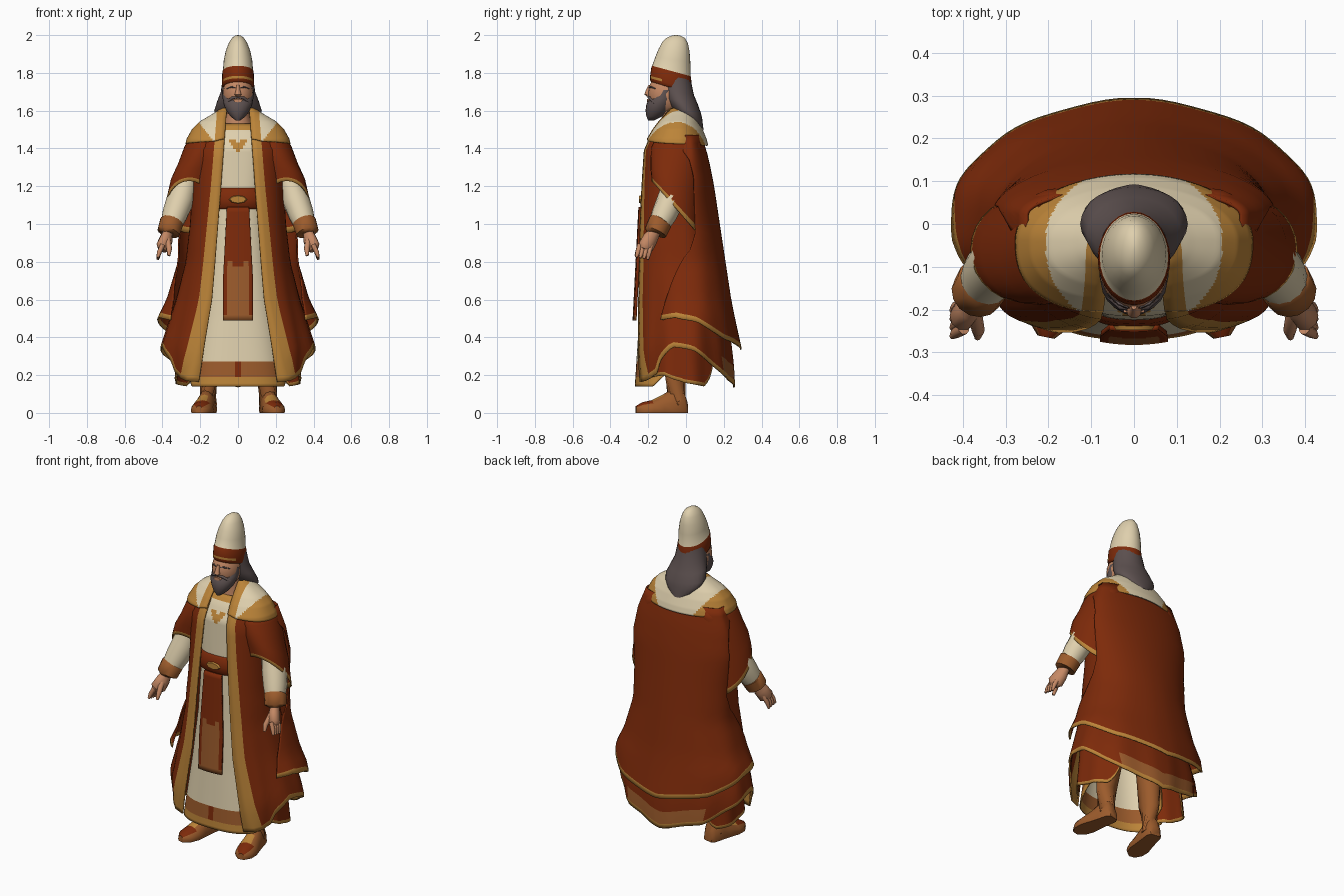
import bpy, bmesh, math
from math import sin, cos, pi, radians
from mathutils import Vector

if "Cube" in bpy.data.objects:
    bpy.data.objects.remove(bpy.data.objects["Cube"])

COLOURS = {
    "cream": (0.74, 0.63, 0.42), "red": (0.205, 0.023, 0.003), "gold": (0.50, 0.23, 0.04),
    "brown": (0.33, 0.105, 0.025), "grey": (0.11, 0.082, 0.08), "skin": (0.56, 0.25, 0.13),
}
NAMES = list(COLOURS)
for n, c in COLOURS.items():
    bpy.data.materials.new(n).diffuse_color = (*c, 1)


def lerp_table(table, k):
    """Interpolate rows (key, value, ...) at k; keys ascending."""
    if k <= table[0][0]:
        return table[0][1:]
    for p, q in zip(table, table[1:]):
        if k <= q[0]:
            t = (k - p[0]) / (q[0] - p[0])
            return tuple(a + (b - a) * t for a, b in zip(p[1:], q[1:]))
    return table[-1][1:]


def skin_grid(name, rows, colour, closed=True, cap=True, thick=0, angle=50):
    """Skin rows of points; colour(row, col, centre) gives a colour name."""
    bm = bmesh.new()
    grid = [[bm.verts.new(p) for p in r] for r in rows]
    m = len(rows[0])

    def add(vs, i, j):
        f = bm.faces.new(vs)
        f.material_index = NAMES.index(colour(i, j, f.calc_center_median()))
    for i in range(len(rows) - 1):
        for j in range(m if closed else m - 1):
            k = (j + 1) % m
            add((grid[i][j], grid[i][k], grid[i + 1][k], grid[i + 1][j]), i, j)
    if closed and cap:
        add(grid[0], 0, 0)
        add(grid[-1], len(rows) - 2, 0)
    bmesh.ops.recalc_face_normals(bm, faces=bm.faces[:])
    me = bpy.data.meshes.new(name)
    bm.to_mesh(me)
    bm.free()
    ob = bpy.data.objects.new(name, me)
    bpy.context.collection.objects.link(ob)
    for n in NAMES:
        me.materials.append(bpy.data.materials[n])
    if thick:
        mod = ob.modifiers.new("thickness", 'SOLIDIFY')
        mod.thickness, mod.offset = thick, 0
    bpy.ops.object.select_all(action='DESELECT')
    bpy.context.view_layer.objects.active = ob
    ob.select_set(True)
    bpy.ops.object.shade_smooth_by_angle(angle=radians(angle))
    return ob


def ring(c, rx, ry, axis=(0, 0, 1), tilt=0, n=20):
    """Ellipse round c; tilt lowers it towards the back."""
    pts = []
    q = Vector(axis).to_track_quat('Z', 'Y') if tuple(axis) != (0, 0, 1) else None
    for k in range(n):
        v = Vector((rx * cos(2 * pi * k / n), ry * sin(2 * pi * k / n), 0))
        v = q @ v if q else v + Vector((0, 0, -tilt * v.y))
        pts.append(Vector(c) + v)
    return pts


def tube(name, path, colour, n=14, flat=1.0):
    """Tube through (point, radius) stations."""
    pts = [Vector(p) for p, r in path]
    rows = []
    for i, (p, r) in enumerate(path):
        d = pts[min(i + 1, len(pts) - 1)] - pts[max(i - 1, 0)]
        rows.append(ring(p, r * flat, r, d.normalized(), n=n))
    return skin_grid(name, rows, colour)


def section(table, yc, z, phi, ripple=0, pinch=0):
    """Point on a garment; phi = 0 is the back, 180 degrees the front; pinch narrows the front."""
    a, yf, yb = lerp_table(table, z)
    s, c = sin(phi), cos(phi)
    p = 1 if c >= 0 else 0.75
    k = 1 + ripple * sin(11 * abs(phi) + 0.6) * max(0, 1 - z)
    t = min(1, max(0, (0.15 - c) / 0.6))
    a *= 1 - pinch * t * t * (3 - 2 * t) * min(1, max(0, (0.9 - z) / 0.5))
    x = math.copysign(abs(s) ** p, s) * a * k
    y = yc + (yb - yc) * c * k if c >= 0 else yc - (yc - yf) * abs(c) ** p
    return Vector((x, y, z))


def front_phi(table, z, x, pinch=0):
    a = lerp_table(table, z)[0] * (1 - pinch * min(1, max(0, (0.9 - z) / 0.5)))
    return pi - math.asin(min(1, (x / a)) ** (1 / 0.75))


def garment(name, table, yc, top, hem, edge, colour, trims, ripple=0, rows_n=22, cols=56, pinch=0):
    """Open shell; edge(z) gives the angles of the front band, trims the hem row heights."""
    us = [-2, -1.5] + [k / cols * 2 - 1 for k in range(cols + 1)] + [1.5, 2]

    def angle(u, z):
        inner, outer = edge(z)
        w = abs(u)
        return math.copysign(inner * w if w <= 1 else inner + (outer - inner) * (w - 1), u)
    rows = [[] for _ in range(rows_n + len(trims))]
    for u in us:
        h = hem(abs(math.degrees(angle(u, 0.3))))
        low = h + trims[0]
        zs = [top + (low - top) * i / rows_n for i in range(rows_n)] + [h + t for t in trims]
        for r, z in zip(rows, zs):
            r.append(section(table, yc, z, angle(u, z), ripple, pinch))
    last = len(rows) - 2
    return skin_grid(name, rows, lambda i, j, c: colour(last - i, abs(us[j] + us[j + 1]) / 2, c),
                     closed=False, thick=0.008)


# Inner gown: long at the front, short at the back, banded hem
GOWN = [(0.14, .265, -.268, .04), (0.5, .21, -.245, .04), (0.8, .17, -.232, .05), (1.1, .15, -.222, .05),
        (1.2, .15, -.22, .05), (1.4, .18, -.212, .05), (1.48, .16, -.17, .04), (1.53, .085, -.13, .02)]
rows = []
for i in range(85):
    row = []
    for k in range(120):
        phi = 2 * pi * (k + 0.5) / 120
        h = 0.14 + 0.3 * max(0, 0.45 + cos(phi)) / 1.45
        row.append(section(GOWN, -0.06, 1.53 + (h - 1.53) * i / 84, phi))
    rows.append(row)


def gown_colour(i, j, c):
    if i >= 81 or i < 2 or (1.38 < c.z < 1.44 - max(0, .015 - abs(c.x)) and abs(c.x) < (c.z - 1.37) * .7 and c.y < -.1):
        return "gold"
    if i >= 76:
        return "red" if abs(c.x) < .012 else "brown"
    return "cream"


skin_grid("gown", rows, gown_colour, cap=False, thick=0.006)

# Open coat with gold front bands
COAT = [(0.14, .39, -.268, .25), (0.25, .41, -.267, .245), (0.35, .415, -.265, .235), (0.5, .365, -.262, .21),
        (0.6, .33, -.26, .19), (0.8, .275, -.256, .16), (1.0, .25, -.25, .13), (1.2, .24, -.238, .1),
        (1.4, .24, -.222, .07), (1.5, .2, -.17, .05)]
OPENING = [(0.15, .215, .095), (0.6, .138, .068), (0.75, .125, .062), (1.2, .09, .052), (1.6, .06, .05)]
COAT_HEM = [(0, .135), (40, .2), (75, .33), (95, .35), (112, .28), (122, .21), (145, .17), (180, .15)]


def band_edge(table, pinch=0):
    def edge(z):
        o, w = lerp_table(OPENING, z)
        return front_phi(table, z, o + w, pinch), front_phi(table, z, o, pinch)
    return edge


def coat_colour(from_hem, u, c):
    if from_hem == 0 or u > 1:
        return "gold"
    return "brown" if from_hem == 1 and u < 0.28 else "red"


garment("coat", COAT, -0.02, 1.5, lambda d: lerp_table(COAT_HEM, d)[0], band_edge(COAT, 0.1),
        coat_colour, (0.1, 0.025, 0), ripple=0.03, pinch=0.1)

# Inner side folds that hang below the coat hem
FOLDS = [(0.14, .335, -.225, .2), (0.5, .30, -.22, .17), (0.7, .25, -.21, .12)]
FOLD_HEM = [(0, .5), (30, .45), (44, .2), (55, .14), (85, .16), (110, .2), (180, .17)]
garment("side_folds", FOLDS, -0.03, 0.6, lambda d: lerp_table(FOLD_HEM, d)[0],
        lambda z: (radians(132), radians(137)), lambda h, u, c: "gold" if h == 0 else "red",
        (0.018, 0), ripple=0.02, rows_n=10)

# Outer cape hanging down the back
CAPE = [(0.34, .435, -.2, .29), (0.5, .425, -.2, .255), (0.6, .375, -.2, .235), (0.8, .315, -.2, .205),
        (1.0, .315, -.2, .175), (1.2, .33, -.2, .145), (1.35, .30, -.2, .115), (1.4, .278, -.19, .10), (1.47, .25, -.17, .08)]
CAPE_HEM = [(0, .335), (45, .39), (80, .48), (105, .505), (130, .49)]
CAPE_SIDE = [(0.5, 128), (0.7, 108), (0.95, 80), (1.25, 80), (1.47, 105)]


def cape_edge(z):
    d = radians(lerp_table(CAPE_SIDE, z)[0])
    return d * 0.95, d


garment("cape", CAPE, 0.02, 1.47, lambda d: lerp_table(CAPE_HEM, d)[0], cape_edge,
        lambda h, u, c: "gold" if h == 0 else "red", (0.025, 0), ripple=0.01)

# Shoulder yoke: cream above, gold shoulder caps
YOKE = [(1.41, .278, -.215, .115), (1.45, .268, -.205, .105), (1.5, .24, -.175, .085),
        (1.54, .2, -.145, .065), (1.575, .14, -.115, .05), (1.61, .085, -.09, .035)]


def yoke_colour(h, u, c):
    return "gold" if u > 1 or abs(c.x) > 0.125 + max(0, c.z - 1.43) * 0.75 else "cream"


garment("yoke", YOKE, -0.04, 1.61, lambda d: 1.435 - 0.02 * cos(radians(d)), band_edge(YOKE),
        yoke_colour, (0.01, 0), rows_n=36, cols=110)

# Belt, buckle and hanging sash
rows = [[section(GOWN, -0.06, z, 2 * pi * k / 40) + Vector((sin(2 * pi * k / 40) * o, cos(2 * pi * k / 40) * o, 0))
         for k in range(40)] for z, o in ((1.19, .004), (1.18, .014), (1.13, .02), (1.09, .016), (1.08, .004))]
skin_grid("belt", rows, lambda i, j, c: "red", cap=False)
skin_grid("buckle", [ring((0, y, 1.13), rx, rx * .45, (0, -1, 0), n=8) for y, rx in ((-.236, .05), (-.248, .042))],
          lambda i, j, c: "gold")
rows = []
for i in range(22):
    t = i / 21
    w = 0.058 + 0.02 * min(1, t * 1.6)
    rows.append([Vector((w * k / 8, -.245 - .031 * t + 1.2 * (w * k / 8) ** 2, 1.09 - 0.6 * t)) for k in range(-8, 9)])
skin_grid("sash", rows, lambda i, j, c: "brown" if (i >= 10 + (5 <= j <= 10) and 2 <= j <= 13) or i == 20 else "red",
          closed=False, thick=0.014)

# Arms, cuffs, hands and draped cape sleeves
for s, side in ((-1, "left"), (1, "right")):
    def P(x, y, z):
        return (s * x, y, z)
    tube(side + "_arm", [(P(.255, -.055, 1.29), .05), (P(.275, -.06, 1.22), .064), (P(.305, -.08, 1.13), .073),
                         (P(.335, -.115, 1.05), .068), (P(.352, -.14, 1.0), .058)], lambda i, j, c: "cream")
    tube(side + "_cuff", [(P(.349, -.132, 1.015), .056), (P(.351, -.136, 1.01), .064), (P(.368, -.162, .955), .061),
                          (P(.369, -.163, .95), .045)], lambda i, j, c: "brown")
    skin = lambda i, j, c: "skin"
    tube(side + "_palm", [(P(.367, -.16, .965), .03), (P(.38, -.19, .92), .043), (P(.396, -.212, .88), .045),
                          (P(.403, -.22, .862), .027)], skin, n=10, flat=0.75)
    for k in range(4):
        y = -.185 - .02 * k
        tube(side + "_finger_%d" % (k + 1), [(P(.398, y, .89), .014), (P(.417, y - .01, .85), .013),
                                             (P(.425, y - .018, .812 + .004 * k), .007)], skin, n=8)
    tube(side + "_thumb", [(P(.374, -.205, .92), .018), (P(.364, -.25, .87), .015), (P(.366, -.265, .832), .008)], skin, n=8)
    rows = [ring(P(x, y, z), rx, ry, tilt=t, n=28) for x, y, z, rx, ry, t in (
        (.165, -.045, 1.46, .085, .11, 0), (.185, -.05, 1.41, .095, .13, 0), (.208, -.055, 1.32, .106, .13, .2),
        (.235, -.06, 1.22, .12, .125, .6), (.255, -.06, 1.115, .121, .12, 1.1), (.258, -.06, 1.09, .122, .12, 1.15))]
    skin_grid(side + "_cape_sleeve", rows, lambda i, j, c: "gold" if i == 4 else "red", cap=False, thick=0.006)

    # Legs and turned-out shoes
    tube(side + "_leg", [(P(.12, -.03, .6), .075), (P(.14, -.04, .38), .07), (P(.155, -.055, .2), .057),
                         (P(.16, -.05, .04), .05)], lambda i, j, c: "brown")
    heel, aim = Vector(P(.152, .005, 0)), Vector((s * .2, -1, 0)).normalized()
    across = Vector((-aim.y, aim.x, 0))
    rows = []
    for d, w, h in ((0, .03, .05), (.02, .046, .11), (.08, .05, .115), (.13, .055, .085), (.19, .062, .055),
                    (.24, .052, .045), (.275, .02, .025)):
        rows.append([heel + aim * d + across * (w * cos(pi * 2 * k / 16)) +
                     Vector((0, 0, max(0, h * sin(pi * 2 * k / 16)) + .012 if k <= 8 else 0)) for k in range(16)])
    skin_grid(side + "_shoe", rows, lambda i, j, c: "red" if i >= 4 and 1 < j < 6
              else ("gold" if i == 3 and 2 < j < 6 else "brown"))

# Neck and head
tube("neck", [((0, -.055, 1.48), .08), ((0, -.06, 1.54), .072), ((0, -.068, 1.59), .057), ((0, -.08, 1.67), .055)],
     lambda i, j, c: "skin")
rows = [ring((0, -.105, 1.69 + .11 * cos(pi * k / 14)), .079 * sin(pi * k / 14) + .001, .095 * sin(pi * k / 14) + .001)
        for k in range(15)]
skin_grid("head", rows, lambda i, j, c: "skin")
skin_grid("nose", [ring((0, y, z), rx, ry, n=10) for y, z, rx, ry in (
    (-.19, 1.735, .007, .01), (-.2, 1.705, .012, .014), (-.203, 1.685, .018, .018), (-.195, 1.672, .01, .008))],
    lambda i, j, c: "skin")

# Brows, moustache, beard and hair
grey = lambda i, j, c: "grey"
for s, side in ((-1, "left"), (1, "right")):
    tube(side + "_brow", [((s * .014, -.195, 1.722), .003), ((s * .035, -.186, 1.726), .005),
                          ((s * .06, -.162, 1.716), .003)], grey, n=6)
    tube(side + "_moustache", [((0, -.198, 1.672), .006), ((s * .03, -.193, 1.668), .008), ((s * .062, -.165, 1.64), .008)], grey, n=8)
skin_grid("beard", [ring((0, y, z), rx, ry, n=20) for y, z, rx, ry in (
    (-.105, 1.71, .081, .045), (-.12, 1.665, .081, .068), (-.137, 1.635, .077, .073), (-.15, 1.6, .062, .064),
    (-.168, 1.57, .04, .042), (-.185, 1.548, .012, .015))], grey)
skin_grid("mouth", [ring((0, y, 1.653), .024, .009, (0, -1, 0), n=8) for y in (-.175, -.207)], lambda i, j, c: "skin")
skin_grid("hair", [ring((0, y, z), rx, ry, tilt=.2, n=24) for y, z, rx, ry in (
    (-.06, 1.78, .08, .085), (-.045, 1.70, .091, .087), (-.025, 1.65, .11, .088), (0, 1.6, .126, .08),
    (.02, 1.57, .118, .066), (.048, 1.53, .085, .042), (.075, 1.5, .035, .018))], grey)

# Tall hat with red band and gold piping at the front
HAT = [(-.08, 1.722, .078, .10, .27), (-.08, 1.727, .084, .109, .27), (-.08, 1.742, .085, .11, .27),
       (-.08, 1.755, .085, .11, .27), (-.078, 1.805, .083, .105, .27), (-.077, 1.81, .080, .102, .27),
       (-.07, 1.87, .075, .093, .15), (-.063, 1.92, .064, .082, .08), (-.058, 1.96, .048, .068, .04),
       (-.055, 1.985, .032, .049, 0), (-.053, 1.997, .014, .023, 0), (-.053, 2.0, .003, .005, 0)]
skin_grid("hat", [ring((0, y, z), rx, ry, tilt=t, n=28) for y, z, rx, ry, t in HAT],
          lambda i, j, c: "gold" if i == 2 and c.y < -.13 else ("red" if i < 5 else "cream"))

for m in bpy.data.materials:
    if m.users and not m.is_grease_pencil:
        m.use_nodes = True
        m.node_tree.nodes["Principled BSDF"].inputs["Base Color"].default_value = m.diffuse_color
